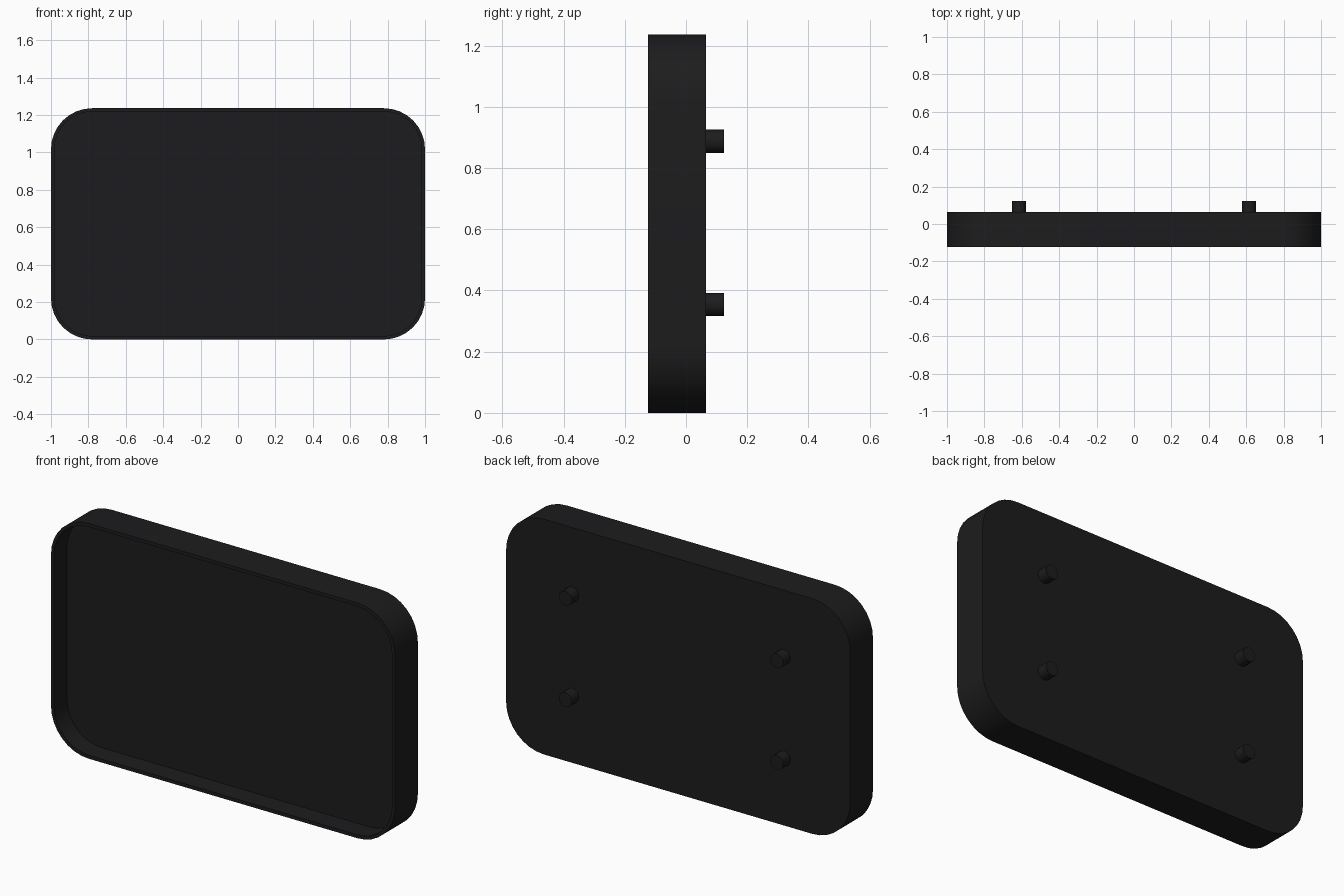
import bpy, bmesh, math

if "Cube" in bpy.data.objects:
    bpy.data.objects.remove(bpy.data.objects["Cube"])

W, H, R = 1.0, 1.236, 0.22          # half width, height, corner radius
FRONT, FLOOR, BACK, PEG_END = -0.124, -0.018, 0.065, 0.124
RIM, SEGS = 0.018, 8

mat = bpy.data.materials.new("black_plastic")
mat.diffuse_color = (0.012, 0.012, 0.013, 1)
mat.use_nodes = True
mat.node_tree.nodes["Principled BSDF"].inputs["Base Color"].default_value = mat.diffuse_color


def outline(inset):
    """Rounded rectangle in the xz plane, shrunk by inset."""
    pts = []
    r = R - inset
    for i, (sx, sz) in enumerate([(1, 1), (-1, 1), (-1, -1), (1, -1)]):
        cx, cz = sx * (W - R), H / 2 + sz * (H / 2 - R)
        for k in range(SEGS + 1):
            a = math.pi / 2 * (i + k / SEGS)
            pts.append((cx + r * math.cos(a), cz + r * math.sin(a)))
    return pts


def finish(obj):
    obj.data.materials.append(mat)
    bpy.ops.object.select_all(action='DESELECT')
    obj.select_set(True)
    bpy.context.view_layer.objects.active = obj
    bpy.ops.object.shade_smooth_by_angle(angle=math.radians(30))


# Tray shell: back plate, outer wall, thin rim, inner wall, recessed floor
bm = bmesh.new()
loops = [[bm.verts.new((x, y, z)) for x, z in outline(inset)]
         for y, inset in [(BACK, 0), (FRONT, 0), (FRONT, RIM), (FLOOR, RIM)]]
for a, b in zip(loops, loops[1:]):
    for i in range(len(a)):
        j = (i + 1) % len(a)
        bm.faces.new((a[i], a[j], b[j], b[i]))
bm.faces.new(loops[0])
bm.faces.new(loops[-1])
bmesh.ops.recalc_face_normals(bm, faces=bm.faces)
mesh = bpy.data.meshes.new("tray_shell")
bm.to_mesh(mesh)
bm.free()
shell = bpy.data.objects.new("tray_shell", mesh)
bpy.context.collection.objects.link(shell)
finish(shell)

# Four mounting pegs on the back
for x in (-0.615, 0.615):
    for z in (0.354, 0.887):
        start = BACK - 0.01
        bpy.ops.mesh.primitive_cylinder_add(
            vertices=16, radius=0.038, depth=PEG_END - start,
            location=(x, (start + PEG_END) / 2, z), rotation=(math.pi / 2, 0, 0))
        peg = bpy.context.object
        peg.name = "mounting_peg"
        finish(peg)
